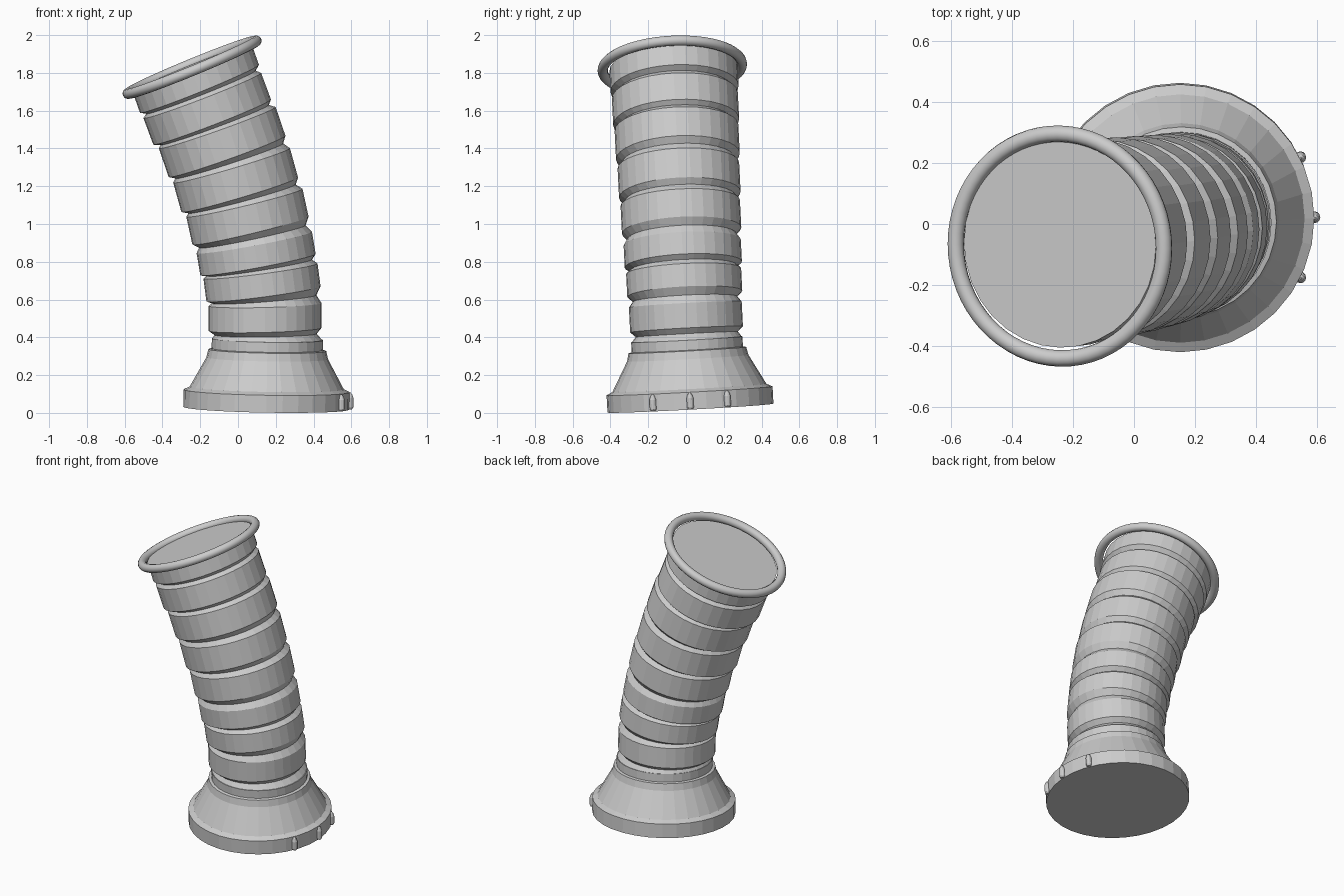
import bpy, bmesh, math
from mathutils import Vector, Matrix

cube = bpy.data.objects.get("Cube")
if cube:
    bpy.data.objects.remove(cube, do_unlink=True)

SIDES = 32
LEAN = 0.054          # constant lean of the whole body towards the front

grey = bpy.data.materials.new("plain_grey")
grey.use_nodes = True
grey.diffuse_color = (0.6, 0.6, 0.6, 1)
grey.node_tree.nodes["Principled BSDF"].inputs["Base Color"].default_value = (0.6, 0.6, 0.6, 1)


def frame(x, z, tilt):
    """Placement on the bent axis, tilted towards -x by tilt degrees."""
    lean = Matrix.Rotation(LEAN, 4, 'X')
    bend = Matrix.Rotation(-math.radians(tilt), 4, 'Y')
    return Matrix.Translation((x, 0.025 - 0.05 * z, z)) @ lean @ bend


def loft(name, sections, sides=SIDES):
    """Skin circles given as (matrix, radius, height) and cap both ends."""
    bm = bmesh.new()
    loops = []
    for matrix, radius, height in sections:
        angles = [2 * math.pi * i / sides for i in range(sides)]
        loops.append([bm.verts.new(matrix @ Vector((radius * math.cos(a), radius * math.sin(a), height)))
                      for a in angles])
    for low, high in zip(loops, loops[1:]):
        for i in range(sides):
            j = (i + 1) % sides
            bm.faces.new((low[i], low[j], high[j], high[i]))
    bm.faces.new(loops[0][::-1])
    bm.faces.new(loops[-1])
    mesh = bpy.data.meshes.new(name)
    bm.to_mesh(mesh)
    bm.free()
    mesh.materials.append(grey)
    obj = bpy.data.objects.new(name, mesh)
    bpy.context.collection.objects.link(obj)
    return obj


# Flared base with a short neck
base = frame(0.15, 0.025, -1)
base_profile = [(0.44, 0), (0.44, 0.092), (0.408, 0.108), (0.322, 0.265),
                (0.312, 0.308), (0.295, 0.312), (0.295, 0.365)]
loft("flared_base", [(base, r, h) for r, h in base_profile])

# Ribbed tube: each rib is (bottom x, bottom z, top x, top z, tilt)
ribs = [(0.143, 0.442, 0.143, 0.574, 1.5), (0.135, 0.630, 0.119, 0.751, 7.5),
        (0.106, 0.785, 0.086, 0.902, 10.5), (0.066, 0.965, 0.034, 1.112, 13.5),
        (0.009, 1.155, -0.034, 1.310, 16.5), (-0.058, 1.358, -0.110, 1.510, 19.5),
        (-0.137, 1.540, -0.189, 1.680, 21), (-0.204, 1.716, -0.243, 1.826, 22)]
sections = [(base, 0.295, 0.36)]
previous = (0.148, 0.390, 0)
for i, (x0, z0, x1, z1, tilt) in enumerate(ribs):
    radius = 0.299 + 0.0058 * i
    px, pz, ptilt = previous
    groove = frame((px + x0) / 2, (pz + z0) / 2, (ptilt + tilt) / 2)
    sections += [(groove, radius - 0.028, 0),
                 (frame(x0, z0, tilt), radius, 0),
                 (frame(x1, z1, tilt), radius, 0)]
    previous = (x1, z1, tilt)
loft("ribbed_tube", sections)

# Round rim around the open end
bpy.ops.mesh.primitive_torus_add(major_segments=64, minor_segments=12,
                                 major_radius=0.369, minor_radius=0.027)
rim = bpy.context.object
rim.name = "round_rim"
rim.matrix_world = Matrix.Translation((0, -0.006, 0)) @ frame(-0.243, 1.83, 22.3)
rim.data.materials.append(grey)
bpy.ops.object.shade_smooth()

# Three small pegs on the side of the base
for number, angle in enumerate((-26.5, 0, 26.5), 1):
    a = math.radians(angle)
    place = base @ Matrix.Translation((0.442 * math.cos(a), 0.442 * math.sin(a), 0))
    profile = [(0.012, 0.002), (0.018, 0.012), (0.018, 0.062), (0.011, 0.082), (0.003, 0.09)]
    loft(f"base_peg_{number}", [(place, r, h) for r, h in profile], 12)
